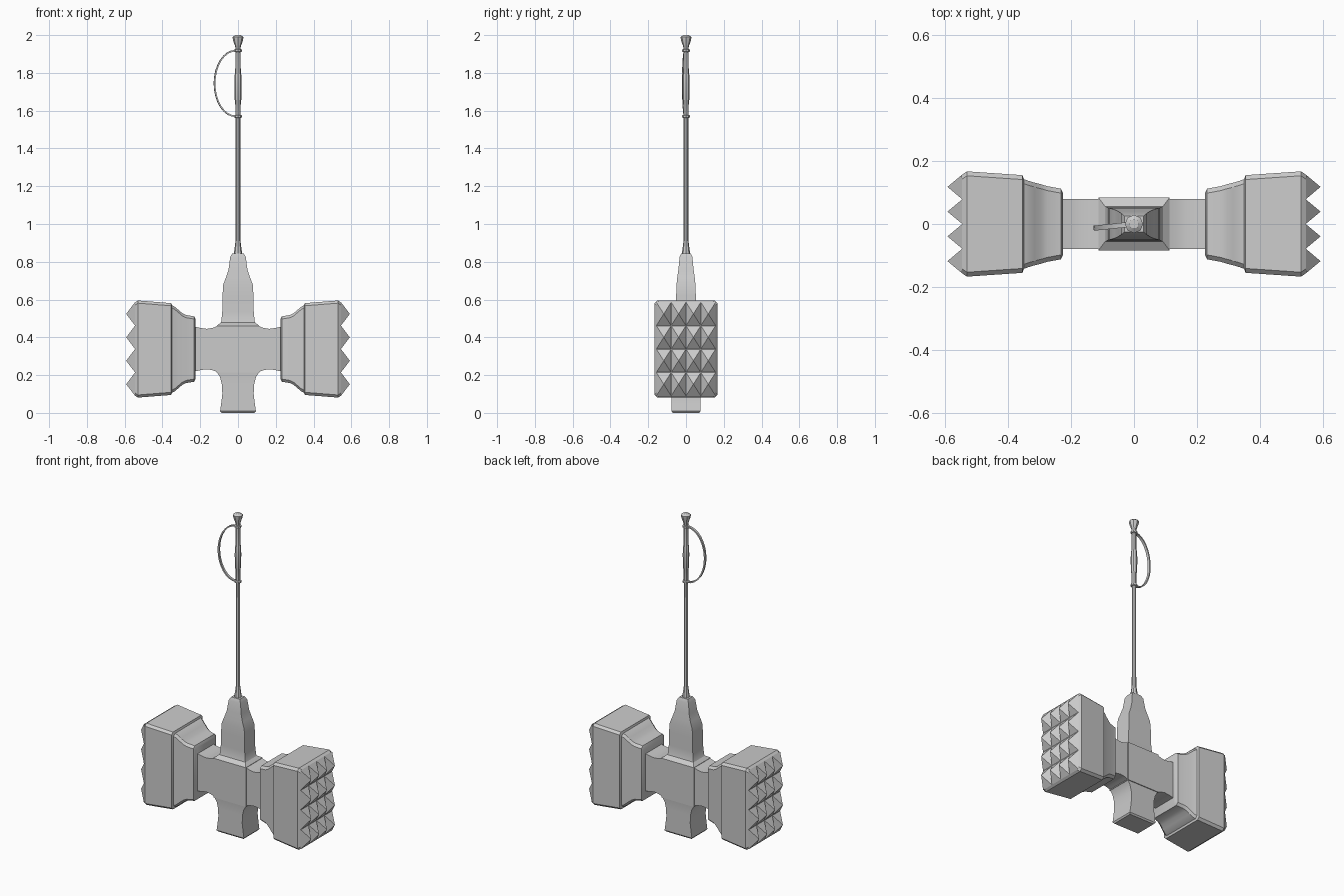
import bpy, bmesh, math
from mathutils import Vector, Matrix

if "Cube" in bpy.data.objects:
    bpy.data.objects.remove(bpy.data.objects["Cube"])

ZC = 0.338  # height of the head axis


def finish(name, bm, angle=30):
    bmesh.ops.recalc_face_normals(bm, faces=bm.faces)
    me = bpy.data.meshes.new(name)
    bm.to_mesh(me)
    bm.free()
    ob = bpy.data.objects.new(name, me)
    bpy.context.collection.objects.link(ob)
    bpy.ops.object.select_all(action='DESELECT')
    ob.select_set(True)
    bpy.context.view_layer.objects.active = ob
    bpy.ops.object.shade_smooth_by_angle(angle=math.radians(angle))
    return ob


def skin(bm, rings, caps=(True, True)):
    """Join rings of points with quads and optionally cap the ends."""
    vs = [[bm.verts.new(p) for p in r] for r in rings]
    n = len(vs[0])
    for a, b in zip(vs, vs[1:]):
        for i in range(n):
            bm.faces.new((a[i], a[(i + 1) % n], b[(i + 1) % n], b[i]))
    for cap, ring in zip(caps, (vs[0], vs[-1])):
        if cap:
            bm.faces.new(ring)


def rect(a, b, c=0.0):
    """Rectangle outline with half sizes a, b and corner chamfer c."""
    if c == 0:
        return [(a, -b), (a, b), (-a, b), (-a, -b)]
    return [(a, c - b), (a, b - c), (a - c, b), (c - a, b),
            (-a, b - c), (-a, c - b), (c - a, -b), (a - c, -b)]


def along_z(name, prof):
    """Block from (z, half x, half y) stations."""
    bm = bmesh.new()
    skin(bm, [[(x, y, z) for x, y in rect(hx, hy)] for z, hx, hy in prof])
    return finish(name, bm)


def lathe(name, prof, sides):
    """Turned part from (z, radius) stations."""
    bm = bmesh.new()
    skin(bm, [[(r * math.cos(math.tau * i / sides), r * math.sin(math.tau * i / sides), z)
               for i in range(sides)] for z, r in prof])
    return finish(name, bm)


# hammer heads: (x, half y, half z) stations plus a grid of pyramids on the face
HEAD = [(0.225, 0.098, 0.160), (0.232, 0.112, 0.173), (0.275, 0.120, 0.180),
        (0.295, 0.126, 0.190), (0.315, 0.131, 0.207), (0.335, 0.137, 0.224),
        (0.349, 0.142, 0.231), (0.354, 0.155, 0.243), (0.530, 0.167, 0.257),
        (0.546, 0.156, 0.246)]
for side, s in (("right", 1), ("left", -1)):
    bm = bmesh.new()
    skin(bm, [[(s * x, y, ZC + z) for y, z in rect(hy, hz, 0.014)] for x, hy, hz in HEAD])
    finish(side + "_head", bm)

    bm = bmesh.new()
    wy, wz = 0.157 / 4, 0.248 / 4
    for i in range(4):
        for j in range(4):
            cy, cz = (2 * i - 3) * wy, ZC + (2 * j - 3) * wz
            base = [bm.verts.new((s * 0.545, cy + y, cz + z)) for y, z in rect(wy, wz)]
            tip = bm.verts.new((s * 0.592, cy, cz))
            bm.faces.new(base)
            for k in range(4):
                bm.faces.new((base[k], base[(k + 1) % 4], tip))
    finish(side + "_spikes", bm, 10)

    # waisted arm between head and centre block
    bm = bmesh.new()
    arm = [(0.11, 0.121), (0.135, 0.112), (0.165, 0.107), (0.195, 0.111), (0.235, 0.120)]
    skin(bm, [[(s * x, y, ZC + z) for y, z in rect(0.079, hz)] for x, hz in arm])
    finish(side + "_arm", bm)

# centre block with sloped shoulder
along_z("centre_block", [(0.213, 0.113, 0.084), (0.460, 0.113, 0.084), (0.478, 0.092, 0.056)])

# flared foot below
along_z("foot", [(0, 0.088, 0.070), (0.009, 0.095, 0.077), (0.05, 0.089, 0.077),
                 (0.10, 0.083, 0.077), (0.15, 0.085, 0.077), (0.19, 0.095, 0.077),
                 (0.215, 0.112, 0.079)])

# tapered neck
along_z("neck", [(0.465, 0.100, 0.060), (0.485, 0.088, 0.054), (0.54, 0.083, 0.052),
                 (0.62, 0.082, 0.052), (0.68, 0.078, 0.050), (0.72, 0.063, 0.046),
                 (0.76, 0.050, 0.040), (0.825, 0.041, 0.034), (0.845, 0.030, 0.025)])

# shaft, collar, grip, rings, pommel
lathe("shaft", [(0.83, 0.013), (1.95, 0.012)], 8)
lathe("collar", [(0.84, 0.022), (0.86, 0.020), (0.88, 0.017), (0.91, 0.013)], 8)
lathe("grip", [(1.57, 0.013), (1.65, 0.015), (1.66, 0.018), (1.74, 0.019),
               (1.79, 0.018), (1.80, 0.015), (1.91, 0.013)], 8)
for name, z in (("lower_ring", 1.57), ("upper_ring", 1.918)):
    lathe(name, [(z - 0.008, 0.014), (z - 0.005, 0.020), (z + 0.005, 0.020), (z + 0.008, 0.014)], 8)
lathe("pommel", [(1.925, 0.013), (1.94, 0.015), (1.975, 0.027), (1.99, 0.029), (2.0, 0.015)], 8)

# wrist strap: thin ribbon on a half ellipse, turned slightly to the front
bm = bmesh.new()
rings = []
turn = Matrix.Rotation(math.radians(6), 3, 'Z')
for k in range(17):
    a = math.pi / 2 + math.pi * k / 16
    c, d = math.cos(a), math.sin(a)
    mid = Vector((-0.012 + 0.113 * c, 0, 1.744 + 0.174 * d))
    out = Vector((c / 0.113, 0, d / 0.174)).normalized()
    rings.append([turn @ (mid + out * u + Vector((0, v, 0))) for u, v in rect(0.004, 0.008)])
skin(bm, rings)
finish("wrist_strap", bm)
